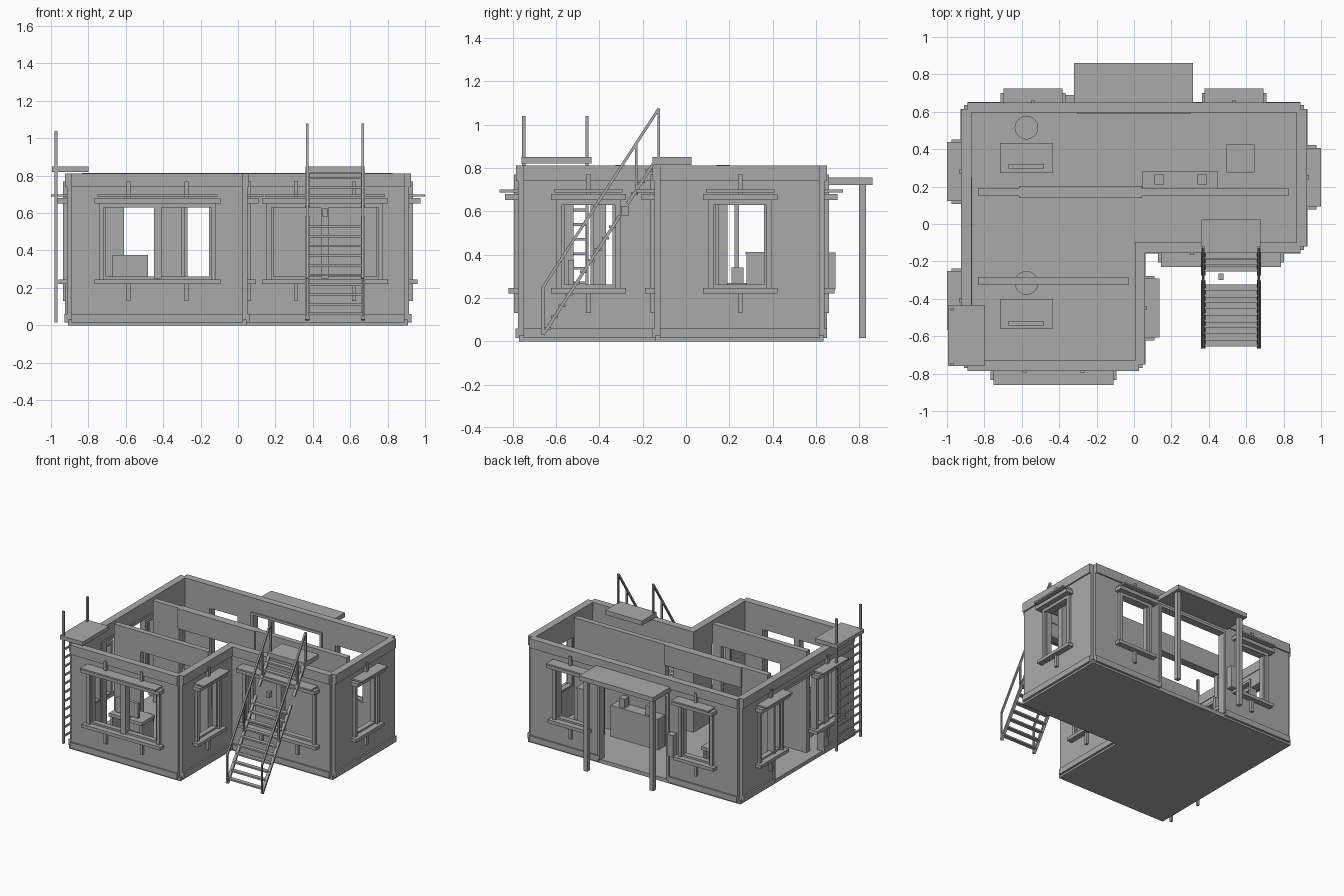
import bpy, bmesh, math
from mathutils import Matrix, Vector

if "Cube" in bpy.data.objects:
    bpy.data.objects.remove(bpy.data.objects["Cube"], do_unlink=True)

grey = bpy.data.materials.new("plain grey")
grey.use_nodes = True
grey.diffuse_color = (0.4, 0.4, 0.4, 1)
grey.node_tree.nodes["Principled BSDF"].inputs["Base Color"].default_value = (0.4, 0.4, 0.4, 1)


def finish(name, bm):
    bmesh.ops.recalc_face_normals(bm, faces=bm.faces)
    mesh = bpy.data.meshes.new(name)
    bm.to_mesh(mesh)
    bm.free()
    mesh.materials.append(grey)
    obj = bpy.data.objects.new(name, mesh)
    bpy.context.collection.objects.link(obj)
    return obj


def add_box(bm, x0, x1, y0, y1, z0, z1):
    m = Matrix.Translation(((x0 + x1) / 2, (y0 + y1) / 2, (z0 + z1) / 2))
    bmesh.ops.create_cube(bm, size=1, matrix=m @ Matrix.Diagonal((x1 - x0, y1 - y0, z1 - z0, 1)))


def add_beam(bm, a, b, wide, deep):
    a, b = Vector(a), Vector(b)
    turn = (b - a).to_track_quat('Z', 'X').to_matrix().to_4x4()
    m = Matrix.Translation((a + b) / 2) @ turn
    bmesh.ops.create_cube(bm, size=1, matrix=m @ Matrix.Diagonal((wide, deep, (b - a).length, 1)))


def boxes(name, *dims):
    bm = bmesh.new()
    for d in dims:
        add_box(bm, *d)
    return finish(name, bm)


# L-shaped footprint, inset by d
LEFT, RIGHT, FRONT, BACK, INX, INY = -0.915, 0.915, -0.775, 0.64, 0.05, -0.145


def outline(d):
    l, r, f, b, mx, my = LEFT + d, RIGHT - d, FRONT + d, BACK - d, INX - d, INY + d
    return [(l, f), (mx, f), (mx, my), (r, my), (r, b), (l, b)]


def ring(name, outer, inner, z0, z1):
    bm = bmesh.new()
    loops = [[bm.verts.new((x, y, z)) for x, y in outline(d)]
             for d, z in ((outer, z0), (outer, z1), (inner, z1), (inner, z0))]
    for a, b in zip(loops, loops[1:] + loops[:1]):
        for i in range(6):
            j = (i + 1) % 6
            bm.faces.new((a[i], a[j], b[j], b[i]))
    return finish(name, bm)


def cut(obj, holes):
    for h in holes:
        tool = boxes("cutter", h)
        tool.hide_render = True
        mod = obj.modifiers.new("opening", 'BOOLEAN')
        mod.operation, mod.solver, mod.object = 'DIFFERENCE', 'EXACT', tool
        bpy.context.view_layer.objects.active = obj
        bpy.ops.object.modifier_apply(modifier=mod.name)
        bpy.data.objects.remove(tool, do_unlink=True)


# Floor slab
bm = bmesh.new()
face = bm.faces.new([bm.verts.new((x, y, 0)) for x, y in outline(0.005)])
top = bmesh.ops.extrude_face_region(bm, geom=[face])["geom"]
bmesh.ops.translate(bm, vec=(0, 0, 0.03), verts=[v for v in top if isinstance(v, bmesh.types.BMVert)])
finish("floor_slab", bm)

# Walls, skirting and top band
walls = ring("outer_walls", 0, 0.04, 0.015, 0.81)
skirting = ring("skirting_band", -0.012, 0.003, 0.015, 0.06)
top_band = ring("top_band", -0.01, 0.045, 0.74, 0.812)

# Window list: name, centre x, centre y, turn in degrees, width
WIDE, SLIM = 0.573, 0.245
windows = [
    ("front_wing_window", -0.43, FRONT, 0, WIDE),
    ("front_window", 0.465, INY, 0, WIDE),
    ("wing_side_window", INX, -0.45, 90, SLIM),
    ("right_window", RIGHT, 0.25, 90, SLIM),
    ("back_left_window", 0.535, BACK, 180, SLIM),
    ("back_right_window", -0.54, BACK, 180, SLIM),
    ("left_window_rear", LEFT, 0.28, -90, SLIM),
    ("left_window_front", LEFT, -0.41, -90, SLIM),
]
Z0, Z1 = 0.25, 0.63

# Window openings and the two doorways
holes = []
for name, x, y, turn, w in windows:
    hx, hy = (0.07, w / 2) if abs(turn) == 90 else (w / 2, 0.07)
    last = y - 0.03 if name == "left_window_front" else y + hy
    holes.append((x - hx, x + hx, y - hy, last, Z0, Z1))
doors = [(-0.3, 0.3, 0.5, 0.8, 0.01, 0.68), (-1.1, -0.8, -0.37, 0.24, 0.01, 0.68)]
cut(walls, holes + doors)
cut(skirting, doors)

# Notched outer corners
notch = 0.024
corners = [(LEFT, FRONT), (INX, FRONT), (RIGHT, INY), (RIGHT, BACK), (LEFT, BACK)]
notches = [(x - notch, x + notch, y - notch, y + notch, -0.1, 1) for x, y in corners]
for part in (walls, skirting, top_band):
    cut(part, notches)


# Window frame, sill, lintel, awning and brackets
def window(name, x, y, turn, w):
    bm = bmesh.new()
    h, t = w / 2, 0.025
    for s in (-1, 1):
        a, b = sorted((s * h, s * (h + t)))
        add_box(bm, a, b, -0.02, 0.03, Z0 - 0.01, Z1 + 0.025)
        a, b = sorted((s * h, s * (h - 0.012)))
        add_box(bm, a, b, -0.005, 0.035, Z0, Z1)
    add_box(bm, -h - t, h + t, -0.02, 0.03, Z1, Z1 + 0.025)
    add_box(bm, -h, h, -0.005, 0.035, Z0, Z0 + 0.012)
    add_box(bm, -h - 0.05, h + 0.05, -0.045, 0.03, 0.22, 0.245)
    add_box(bm, -h - 0.05, h + 0.05, -0.06, 0.01, 0.652, 0.68)
    add_box(bm, -h - 0.035, h + 0.035, -0.085, 0.01, 0.688, 0.7)
    spots = (0,)
    if w == WIDE:
        add_box(bm, -0.02, 0.02, -0.02, 0.035, Z0, Z1)
        spots = (-0.155, 0.155)
    for u in spots:
        add_box(bm, u - 0.011, u + 0.011, -0.02, 0.005, 0.13, 0.225)
        add_box(bm, u - 0.011, u + 0.011, -0.02, 0.005, 0.67, 0.77)
    m = Matrix.Translation((x, y, 0)) @ Matrix.Rotation(math.radians(turn), 4, 'Z')
    bmesh.ops.transform(bm, matrix=m, verts=bm.verts)
    finish(name, bm)


for item in windows:
    window(*item)

# Doorway frames
boxes("back_door_frame", (-0.305, -0.285, 0.59, 0.65, 0.03, 0.7), (0.285, 0.305, 0.59, 0.65, 0.03, 0.7),
      (-0.305, 0.305, 0.59, 0.65, 0.68, 0.7))
boxes("left_door_frame", (-0.925, -0.865, 0.225, 0.245, 0.03, 0.7), (-0.925, -0.865, -0.43, -0.37, 0.03, 0.7),
      (-0.925, -0.865, -0.37, 0.225, 0.68, 0.7))

# Inner partitions with wide passages
inner = boxes("main_partition", (-0.835, 0.825, 0.15, 0.192, 0.03, 0.815))
cut(inner, [(-0.61, 0.04, 0, 0.4, 0, 0.66)])
boxes("passage_header", (-0.615, 0.043, 0.14, 0.202, 0.66, 0.815))
inner = boxes("wing_partition", (-0.835, -0.03, -0.325, -0.283, 0.03, 0.815))
cut(inner, [(-0.61, -0.1, -0.5, -0.1, 0, 0.66)])

# Desks with screens and round stools
for room, y, screen, seat in (("rear", 0.353, 0.31, 0.515), ("front", -0.48, -0.53, -0.315)):
    boxes(room + "_desk", (-0.717, -0.433, y - 0.08, y + 0.08, 0.22, 0.245),
          (-0.71, -0.69, y - 0.07, y + 0.07, 0.03, 0.22), (-0.46, -0.44, y - 0.07, y + 0.07, 0.03, 0.22))
    boxes(room + "_screen", (-0.67, -0.48, screen - 0.012, screen + 0.012, 0.26, 0.375),
          (-0.6, -0.55, screen - 0.008, screen + 0.008, 0.24, 0.27))
    bm = bmesh.new()
    for r, z, tall in ((0.063, 0.15, 0.03), (0.015, 0.085, 0.11)):
        bmesh.ops.create_cone(bm, cap_ends=True, segments=24, radius1=r, radius2=r, depth=tall,
                              matrix=Matrix.Translation((-0.575, seat, z)))
    finish(room + "_stool", bm)

# Counter and cabinet
boxes("counter", (0.045, 0.45, 0.192, 0.28, 0.03, 0.27))
boxes("counter_boxes", (0.11, 0.16, 0.21, 0.265, 0.27, 0.34), (0.34, 0.39, 0.21, 0.265, 0.27, 0.34))
boxes("cabinet", (0.5, 0.64, 0.28, 0.42, 0.03, 0.4), (0.495, 0.645, 0.275, 0.425, 0.4, 0.412))

# Back canopy and wall box
boxes("back_canopy", (-0.32, 0.315, 0.64, 0.862, 0.722, 0.757))
boxes("canopy_posts", *[(x - 0.016, x + 0.016, 0.798, 0.832, 0.015, 0.722) for x in (-0.285, 0.28)])
boxes("wall_box", (-0.37, -0.32, 0.64, 0.69, 0.24, 0.41))

# Side ladder with landing
bm = bmesh.new()
for y in (-0.75, -0.457):
    add_box(bm, -0.98, -0.964, y - 0.008, y + 0.008, 0.015, 1.04)
for i in range(11):
    z = 0.07 + i * 0.067
    add_box(bm, -0.978, -0.966, -0.75, -0.457, z - 0.006, z + 0.006)
finish("side_ladder", bm)
boxes("ladder_landing", (-0.995, -0.8, -0.76, -0.437, 0.82, 0.85))

# Front stairs: split stringers, treads, railings and landing
SLOPE = 1.55


def stair_z(y):
    return 0.03 + (y + 0.66) * SLOPE


bm = bmesh.new()
for x in (0.37, 0.668):
    for a, b in ((-0.66, -0.305), (-0.27, -0.15)):
        add_beam(bm, (x, a, stair_z(a)), (x, b, stair_z(b)), 0.014, 0.022)
finish("stair_stringers", bm)
bm = bmesh.new()
for i in range(15):
    y = -0.64 + i * 0.0335
    if not -0.31 < y < -0.265:
        add_box(bm, 0.372, 0.666, y - 0.016, y + 0.016, stair_z(y) - 0.006, stair_z(y) + 0.006)
finish("stair_treads", bm)
bm = bmesh.new()
for x in (0.37, 0.668):
    add_beam(bm, (x, -0.66, 0.25), (x, -0.125, 1.075), 0.013, 0.013)
    for y, low in ((-0.66, 0.03), (-0.455, 0.34), (-0.23, 0.68), (-0.125, 0.83)):
        add_box(bm, x - 0.006, x + 0.006, y - 0.006, y + 0.006, low, 0.25 + (y + 0.66) * 1.542)
finish("stair_railings", bm)
boxes("stair_landing", (0.36, 0.675, -0.155, 0.025, 0.815, 0.85))
boxes("stair_lamp", (0.452, 0.478, -0.3, -0.265, 0.58, 0.625))
